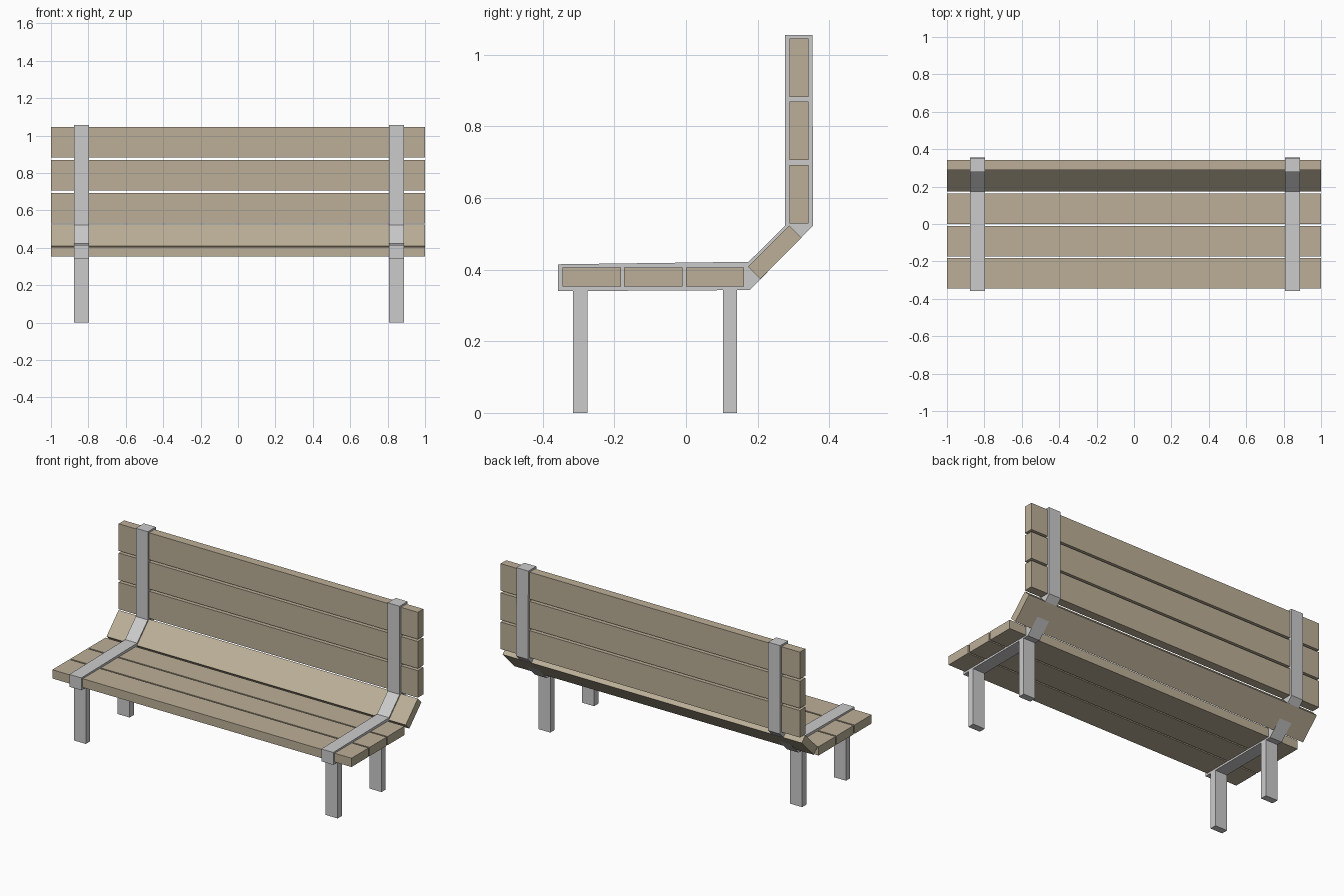
import bpy, bmesh, math

if "Cube" in bpy.data.objects:
    bpy.data.objects.remove(bpy.data.objects["Cube"])

wood = bpy.data.materials.new("wood")
wood.diffuse_color = (0.5, 0.43, 0.31, 1)
wood.use_nodes = True
wood.node_tree.nodes["Principled BSDF"].inputs["Base Color"].default_value = wood.diffuse_color


def prism(name, profile, x0, x1, mat=None):
    """Extrude a (y, z) profile along x."""
    bm = bmesh.new()
    face = bm.faces.new([bm.verts.new((x0, y, z)) for y, z in profile])
    ext = bmesh.ops.extrude_face_region(bm, geom=[face])
    for v in ext["geom"]:
        if isinstance(v, bmesh.types.BMVert):
            v.co.x = x1
    bmesh.ops.recalc_face_normals(bm, faces=bm.faces)
    mesh = bpy.data.meshes.new(name)
    bm.to_mesh(mesh)
    bm.free()
    obj = bpy.data.objects.new(name, mesh)
    bpy.context.collection.objects.link(obj)
    if mat:
        mesh.materials.append(mat)
    return obj


def rect(y, z, w, h, angle=0):
    """Rectangle profile centred on (y, z), turned by angle."""
    c, s = math.cos(angle), math.sin(angle)
    corners = [(-w/2, -h/2), (w/2, -h/2), (w/2, h/2), (-w/2, h/2)]
    return [(y + a*c - b*s, z + a*s + b*c) for a, b in corners]


# Slats: seat, angled joint, backrest
W, T = 0.163, 0.053
for i in range(3):
    prism(f"seat_slat_{i+1}", rect(-0.263 + 0.172*i, 0.379, W, T), -1, 1, wood)
    prism(f"back_slat_{i+1}", rect(0.315, 0.611 + 0.1765*i, T, W), -1, 1, wood)
prism("angled_slat", rect(0.248, 0.449, W, 0.049, math.radians(45)), -1, 1, wood)

# Bent frame bars and legs on each side
bar = [(-0.357, 0.34), (0.178, 0.343), (0.355, 0.523), (0.353, 1.056),
       (0.277, 1.056), (0.277, 0.523), (0.175, 0.422), (-0.357, 0.415)]
for side, x in (("left", -0.837), ("right", 0.847)):
    x0, x1 = x - 0.04, x + 0.04
    prism(f"{side}_frame", bar, x0, x1)
    for end, y in (("front", -0.295), ("back", 0.123)):
        prism(f"{side}_{end}_leg", rect(y, 0.172, 0.04, 0.344), x0, x1)
